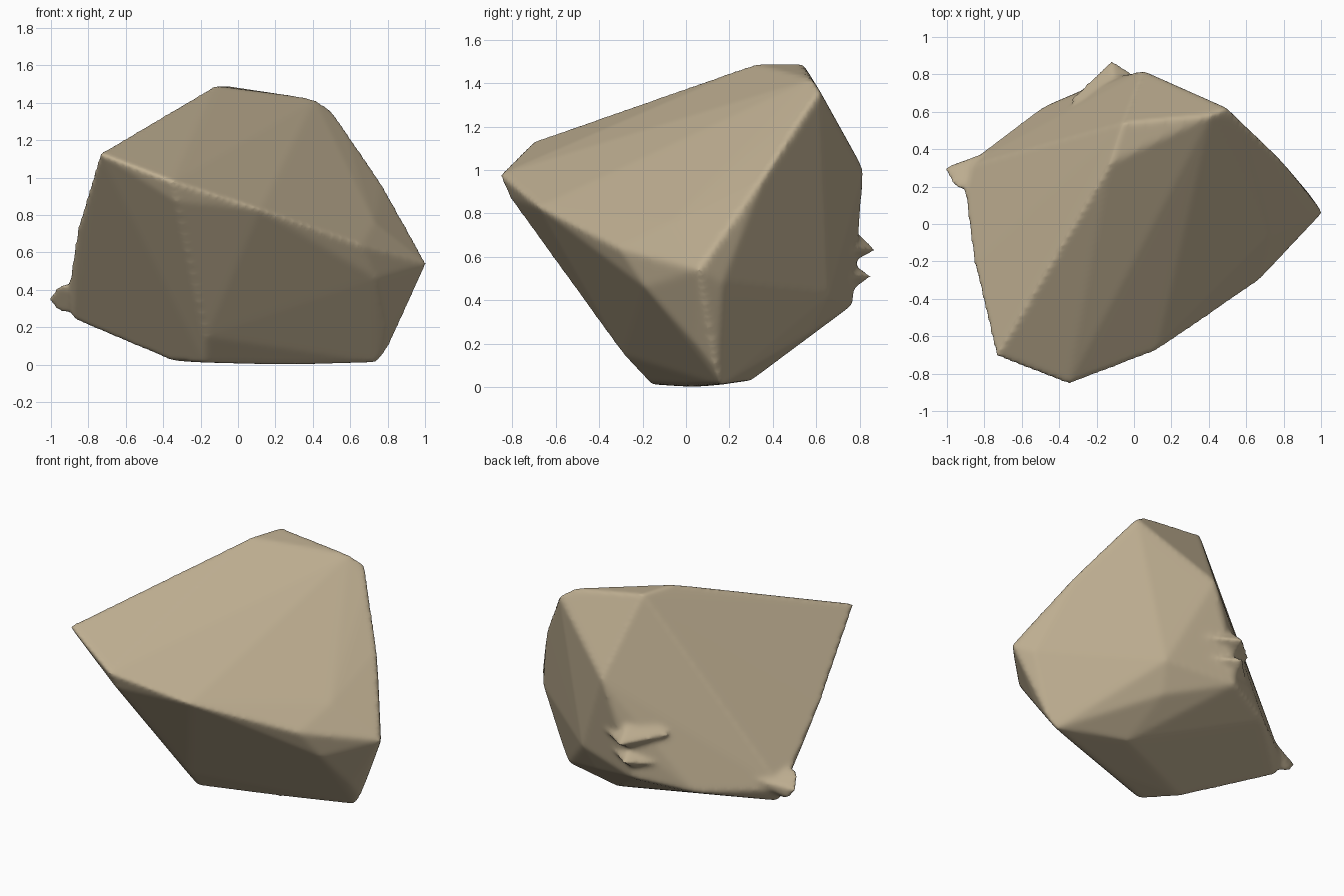
import bpy, bmesh

old = bpy.data.objects.get("Cube")
if old:
    bpy.data.objects.remove(old, do_unlink=True)

stone = bpy.data.materials.new("sandy stone")
stone.use_nodes = True
tan = (0.51, 0.42, 0.28, 1)
stone.diffuse_color = tan
stone.node_tree.nodes["Principled BSDF"].inputs["Base Color"].default_value = tan


def add_chunk(bm, corners):
    """Add the convex block spanned by the corners."""
    verts = [bm.verts.new(c) for c in corners]
    hull = bmesh.ops.convex_hull(bm, input=verts)
    loose = set(hull["geom_interior"]) | set(hull["geom_unused"])
    bmesh.ops.delete(bm, geom=[v for v in loose if isinstance(v, bmesh.types.BMVert)],
                     context='VERTS')


# Main block: crown, overhanging front ledge, back wall, sides, foot
crown = [(-.13, .32, 1.49), (-.06, .54, 1.49), (.41, .58, 1.42), (.5, .62, 1.36),
         (.56, .56, 1.28)]
ledge = [(-.74, -.71, 1.13), (-.35, -.86, .98), (-.33, -.81, .87), (.12, -.68, .83),
         (.36, -.47, .75), (.66, -.31, .64), (.73, -.07, .76)]
back = [(.05, .82, 1), (-.12, .78, .62), (-.15, .77, .38), (.25, .57, .25),
        (.3, .66, .43), (-.5, .62, .32), (.77, .36, .97)]
side = [(1.01, .06, .54), (.74, -.19, .46), (.93, .17, .48), (-.86, .03, .55),
        (-.86, -.2, .73), (-.78, -.45, .9), (-.92, .3, .33), (-.88, .28, .24)]
foot = [(.75, .16, .01), (.8, .04, .2), (.8, .14, .08), (.4, .05, 0), (.2, -.02, 0),
        (.3, .3, .03), (-.36, 0, .02), (-.18, -.16, .01), (-.17, -.29, .15)]

# Small broken spurs on the side and back
spurs = [
    [(-1.02, .3, .35), (-.97, .2, .42), (-.97, .31, .28), (-.75, .4, .4),
     (-.6, .2, .25), (-.7, .1, .5)],
    [(-.12, .88, .63), (-.35, .66, .68), (.2, .68, .64), (-.1, .7, .8), (-.15, .7, .54)],
    [(-.14, .86, .51), (-.38, .62, .48), (.15, .66, .52), (-.1, .7, .62), (-.16, .7, .4)],
]

bm = bmesh.new()
for corners in [crown + ledge + back + side + foot] + spurs:
    add_chunk(bm, corners)
bmesh.ops.recalc_face_normals(bm, faces=bm.faces)
mesh = bpy.data.meshes.new("boulder")
bm.to_mesh(mesh)
bm.free()
mesh.materials.append(stone)
boulder = bpy.data.objects.new("boulder", mesh)
bpy.context.collection.objects.link(boulder)

# Fuse the pieces and soften the breaks
fuse = boulder.modifiers.new("fuse", 'REMESH')
fuse.mode = 'VOXEL'
fuse.voxel_size = 0.015
fuse.use_smooth_shade = True
soften = boulder.modifiers.new("soften", 'SMOOTH')
soften.factor = 0.5
soften.iterations = 10
